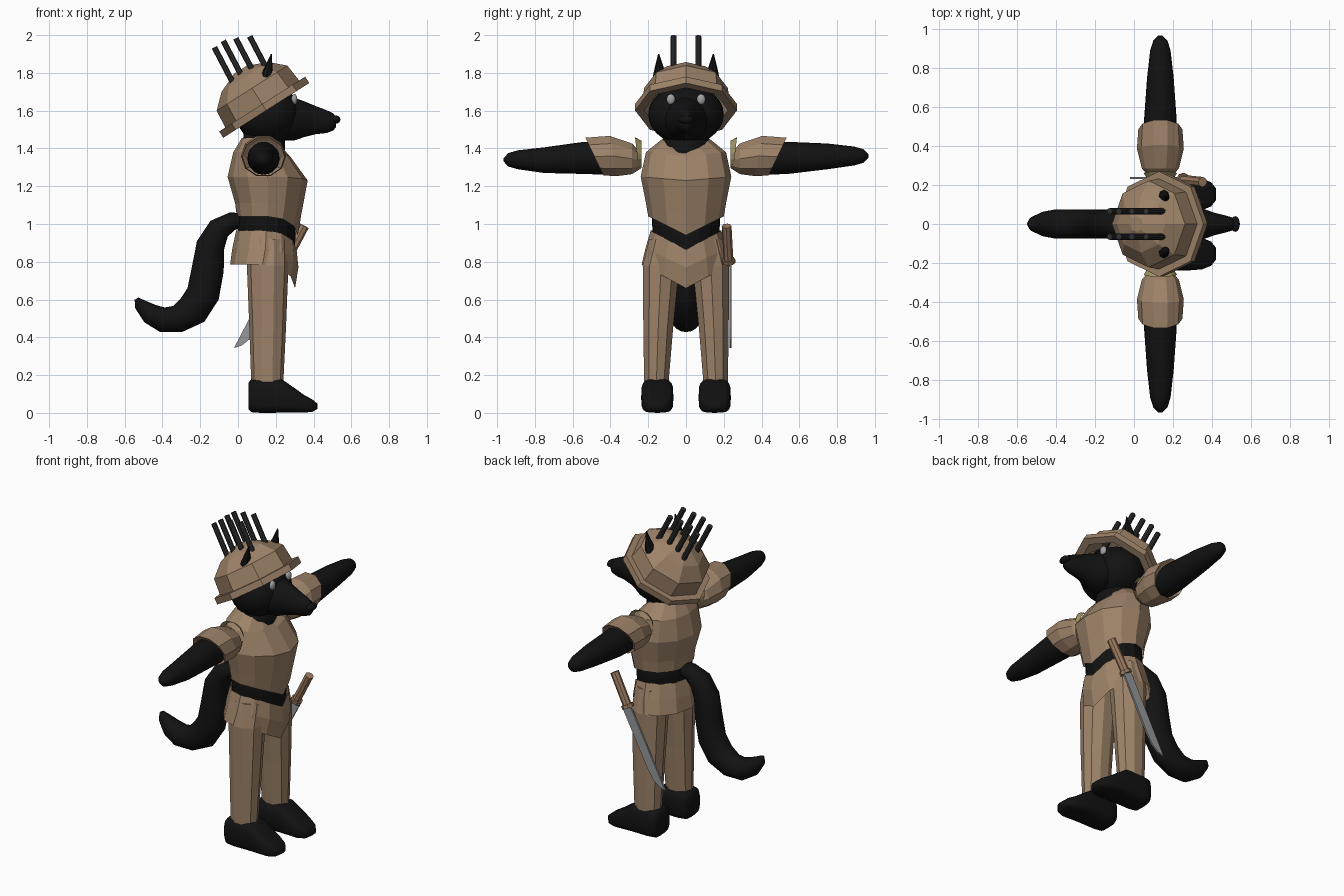
import bpy, bmesh, math
from mathutils import Vector, Matrix


def material(name, rgb):
    m = bpy.data.materials.new(name)
    m.diffuse_color = (*rgb, 1)
    return m


TAN = material("tan cloth", (0.34, 0.225, 0.14))
BLACK = material("black fur", (0.006, 0.006, 0.006))
STEEL = material("steel", (0.30, 0.31, 0.32))
GUN = material("dark metal", (0.03, 0.03, 0.032))
EYE = material("eye grey", (0.36, 0.36, 0.36))
GRIP = material("handle brown", (0.34, 0.20, 0.12))
OLIVE = material("olive trim", (0.35, 0.29, 0.12))


def finish(name, bm, mat, smooth):
    bmesh.ops.recalc_face_normals(bm, faces=bm.faces[:])
    for f in bm.faces:
        f.smooth = smooth
    me = bpy.data.meshes.new(name)
    bm.to_mesh(me)
    bm.free()
    me.materials.append(mat)
    ob = bpy.data.objects.new(name, me)
    bpy.context.collection.objects.link(ob)
    return ob


def skin(name, loops, mat, smooth=False, caps=(True, True)):
    bm = bmesh.new()
    vs = [[bm.verts.new(p) for p in loop] for loop in loops]
    n = len(vs[0])
    for a, b in zip(vs, vs[1:]):
        for i in range(n):
            bm.faces.new((a[i], a[(i + 1) % n], b[(i + 1) % n], b[i]))
    if caps[0]:
        bm.faces.new(vs[0])
    if caps[1]:
        bm.faces.new(vs[-1])
    return finish(name, bm, mat, smooth)


def vee(a):
    # front V shaped dip
    return -(1 - abs(math.sin(a))) if math.cos(a) > 0.001 else 0


def loft(name, rings, mat, n=12, axis="z", side=1, smooth=False, caps=(True, True), warp=vee, power=1.0):
    """rings: (position on axis, centre a, centre b, radius a, radius b, warp amount)"""
    loops = []
    for t, ca, cb, ra, rb, *k in rings:
        loop = []
        for i in range(n):
            a = 2 * math.pi * i / n
            c, s = math.cos(a), math.sin(a)
            u = ca + ra * math.copysign(abs(c) ** power, c)
            v = cb + rb * math.copysign(abs(s) ** power, s)
            w = t + (k[0] * warp(a) if k else 0)
            p = {"x": (w, u, v), "y": (u, w, v), "z": (u, v, w)}[axis]
            loop.append((p[0], p[1] * side, p[2]))
        loops.append(loop)
    return skin(name, loops, mat, smooth, caps)


def rod(name, p, q, r, mat, n=10):
    p, q = Vector(p), Vector(q)
    rot = (q - p).to_track_quat("Z", "Y")
    ring = [rot @ Vector((r * math.cos(2 * math.pi * i / n), r * math.sin(2 * math.pi * i / n), 0)) for i in range(n)]
    return skin(name, [[p + o for o in ring], [q + o for o in ring]], mat)


def ball(name, loc, scale, mat):
    bm = bmesh.new()
    bmesh.ops.create_uvsphere(bm, u_segments=24, v_segments=14, radius=1,
                              matrix=Matrix.Translation(loc) @ Matrix.Diagonal((*scale, 1)))
    return finish(name, bm, mat, True)


# jacket, bare waist and skirt
loft("jacket", [(1.04, .155, 0, .162, .20, .10), (1.11, .16, 0, .175, .212, .06), (1.25, .157, 0, .212, .24, .02),
                (1.38, .125, 0, .15, .212, .02), (1.455, .125, 0, .105, .12, .07)], TAN, 12, caps=(False, False))
loft("waist", [(.90, .15, 0, .145, .17, .08), (1.00, .15, 0, .153, .18, .09), (1.08, .155, 0, .15, .18, .08)], BLACK, 16)
loft("skirt", [(.965, .15, 0, .16, .187, .10), (.87, .145, 0, .175, .215, .10), (.785, .13, 0, .172, .235, .125)],
     TAN, 12, caps=(False, False))
loft("neck", [(1.28, .135, 0, .10, .11), (1.37, .135, 0, .112, .125), (1.50, .14, 0, .11, .12)], BLACK, 20, smooth=True)

# head
ball("head", (.16, 0, 1.58), (.17, .2, .16), BLACK)
loft("snout", [(.20, 0, 1.56, .14, .12), (.30, 0, 1.555, .11, .112), (.35, 0, 1.555, .08, .095),
               (.41, 0, 1.55, .058, .075), (.47, 0, 1.542, .043, .06), (.505, 0, 1.54, .033, .045),
               (.52, 0, 1.54, .018, .025)], BLACK, 20, "x", smooth=True)
ball("nose", (.518, 0, 1.553), (.024, .04, .022), BLACK)

# helmet, tilted back
helmet = loft("helmet", [(.17, 0, 0, .13, .13), (.08, 0, 0, .205, .205), (-.04, 0, 0, .222, .222),
                         (-.04, 0, 0, .27, .27), (0, 0, 0, .27, .27), (0, 0, 0, .232, .232), (.10, 0, 0, .222, .222),
                         (.17, 0, 0, .147, .147), (.215, 0, 0, .04, .04)], TAN, 8)
helmet.matrix_world = Matrix.Translation((.128, 0, 1.635)) @ Matrix.Rotation(math.radians(-32.5), 4, "Y")

# two rows of rods on the helmet
for s in (-1, 1):
    for x, z in ((-.125, 1.935), (-.078, 1.97), (-.012, 1.983), (.062, 1.993)):
        rod("helmet_rod", (x + .11, s * .065, z - .21), (x, s * .065, z), .016, GUN)

for s in (-1, 1):
    # ears and eyes
    loft("ear", [(1.72, .15, .135, .035, .05), (1.80, .155, .14, .028, .032), (1.90, .177, .145, .003, .003)],
         BLACK, 8, side=s)
    ball("eye", (.298, s * .08, 1.66), (.016, .023, .028), EYE)

    # arms and sleeves
    dz = .01 * s
    loft("arm", [(.24, .135, 1.345, .045, .045), (.34, .135, 1.348, .088, .09), (.54, .135, 1.35, .083, .085),
                 (.75, .135, 1.348 + dz, .068, .068), (.89, .135, 1.35 + dz, .052, .05),
                 (.94, .135, 1.35 + dz, .036, .036), (.965, .135, 1.35 + dz, .01, .01)],
         BLACK, 20, "y", s, True)
    loft("sleeve", [(.235, .135, 1.335, .05, .04), (.285, .135, 1.345, .095, .085), (.385, .135, 1.36, .12, .112, .02),
                    (.485, .135, 1.357, .113, .105, .05), (.47, .135, 1.355, .09, .09, .05)],
         TAN, 10, "y", s, warp=math.sin)
    loft("shoulder_trim", [(.235, .135, 1.37, .07, .07), (.26, .135, 1.375, .085, .085, .01)],
         OLIVE, 16, "y", s, caps=(False, False), warp=math.sin)

    # legs and feet
    loft("leg", [(.16, .155, .157, .085, .068), (.45, .157, .147, .097, .083), (.78, .157, .132, .11, .102),
                 (.92, .155, .10, .11, .10)], TAN, 10, side=s)
    loft("foot", [(.055, .152, .09, .066, .07), (.07, .152, .09, .08, .086), (.12, .152, .09, .085, .09),
                  (.23, .152, .09, .085, .089), (.29, .152, .07, .085, .068), (.35, .152, .048, .08, .047),
                  (.395, .152, .038, .062, .032), (.42, .152, .035, .03, .014)],
         BLACK, 20, "x", s, True, power=.55)

# tail: tube along a curved path
path = [(.06, 1.02, .035), (-.03, 1.015, .048), (-.10, .975, .062), (-.145, .89, .075), (-.16, .76, .085),
        (-.185, .63, .088), (-.24, .545, .088), (-.32, .497, .073), (-.40, .493, .066),
        (-.465, .525, .055), (-.52, .575, .032), (-.537, .605, .012)]
loops = []
for i, (x, z, r) in enumerate(path):
    a, b = path[max(i - 1, 0)], path[min(i + 1, len(path) - 1)]
    t = Vector((b[0] - a[0], 0, b[1] - a[1])).normalized()
    nrm = Vector((-t.z, 0, t.x))
    loops.append([Vector((x, 0, z)) + nrm * r * math.cos(k * math.pi / 8)
                  + Vector((0, min(r * 1.15, .075) * math.sin(k * math.pi / 8), 0)) for k in range(16)])
skin("tail", loops, BLACK, True)

# knife hanging at the hip: l runs along the blade, w across it
def knife(l, w, y):
    return (.25 - .47 * l + .883 * w, y, .80 - .883 * l - .47 * w)


outline = [(-.01, -.03), (.53, -.025), (.50, .005), (.45, .026), (.38, .033), (-.01, .03)]
skin("knife_blade", [[knife(l, w, y) for l, w in outline] for y in (.23, .24)], STEEL)
rod("knife_handle", knife(-.215, 0, .215), knife(-.01, 0, .225), .026, GRIP, 8)
rod("knife_guard", knife(-.015, 0, .225), knife(.005, 0, .226), .036, GRIP, 8)
